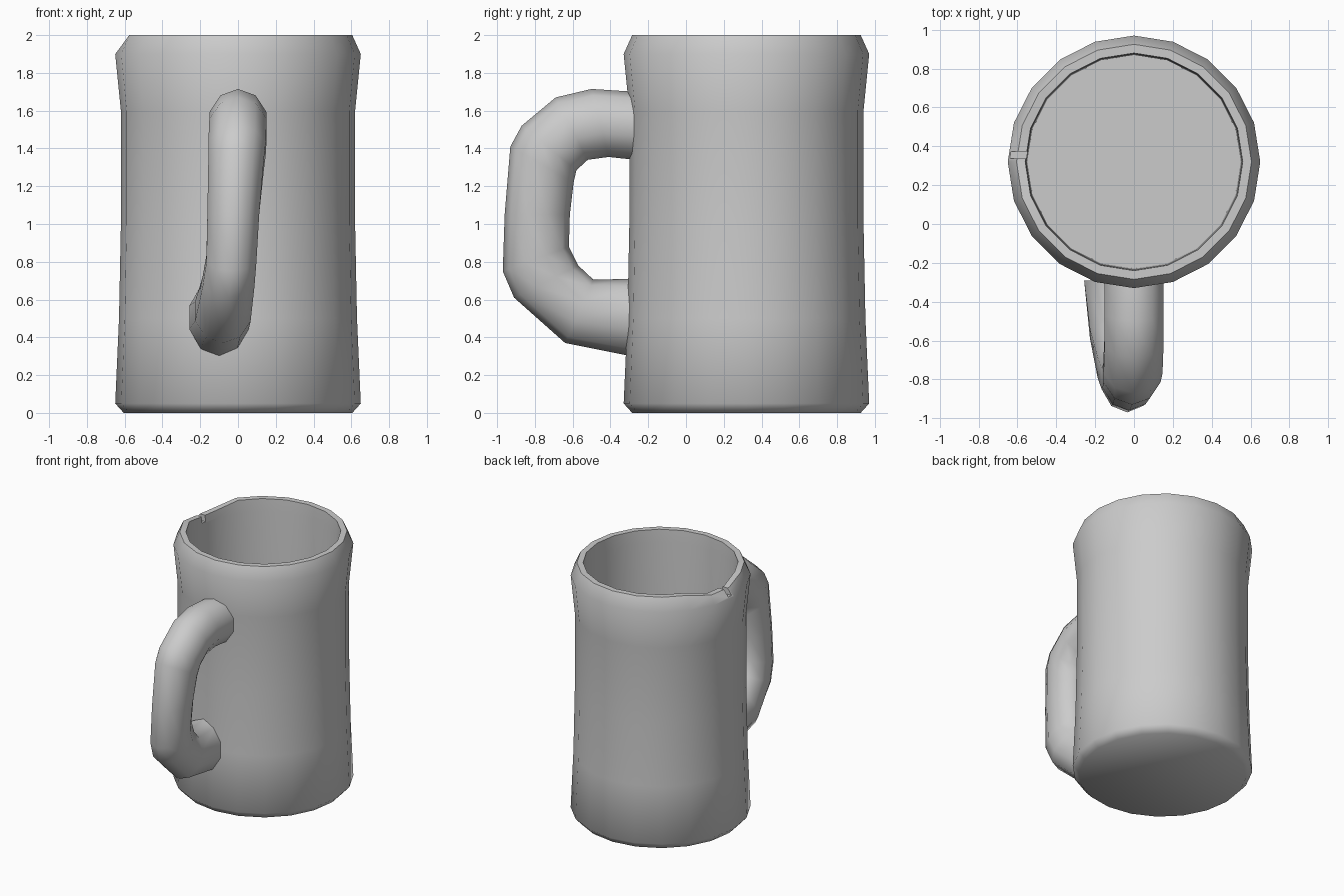
import bpy, bmesh
from math import sin, cos, pi, radians, hypot
from mathutils import Vector

if "Cube" in bpy.data.objects:
    bpy.data.objects.remove(bpy.data.objects["Cube"])


def loft(name, rings, cap=True):
    """Skin a list of closed rings and cap both ends."""
    bm = bmesh.new()
    vs = [[bm.verts.new(p) for p in r] for r in rings]
    n = len(rings[0])
    for a, b in zip(vs, vs[1:]):
        for i in range(n):
            j = (i + 1) % n
            bm.faces.new((a[i], a[j], b[j], b[i]))
    if cap:
        bm.faces.new(vs[0][::-1])
        bm.faces.new(vs[-1])
    bmesh.ops.recalc_face_normals(bm, faces=bm.faces)
    me = bpy.data.meshes.new(name)
    bm.to_mesh(me)
    bm.free()
    ob = bpy.data.objects.new(name, me)
    bpy.context.collection.objects.link(ob)
    return ob


def smooth(ob, angle):
    bpy.ops.object.select_all(action='DESELECT')
    ob.select_set(True)
    bpy.context.view_layer.objects.active = ob
    bpy.ops.object.shade_smooth_by_angle(angle=radians(angle))


# Mug body: outer wall, rim, inner wall and floor (radius, height)
CY, SIDES = 0.32, 20
profile = [(0.605, 0), (0.65, 0.05), (0.63, 0.5), (0.62, 1.0), (0.62, 1.6),
           (0.65, 1.9), (0.605, 2.0), (0.56, 2.0), (0.555, 1.9), (0.55, 0.1)]
rings = []
for r, z in profile:
    ring = []
    for i in range(SIDES):
        a = 2 * pi * i / SIDES
        dip = 0.04 if z == 2.0 and i in (9, 10) else 0  # worn patch of rim
        ring.append((r * cos(a), CY + r * sin(a), z - dip))
    rings.append(ring)
body = loft("mug_body", rings)

# Small chip cut through the left of the rim
bpy.ops.mesh.primitive_cube_add(size=1, location=(-0.61, 0.355, 1.97))
cutter = bpy.context.object
cutter.name = "rim_chip_cutter"
cutter.scale = (0.14, 0.035, 0.12)
cutter.hide_render = True
cut = body.modifiers.new("chip", 'BOOLEAN')
cut.operation = 'DIFFERENCE'
cut.solver = 'EXACT'
cut.object = cutter
bpy.context.view_layer.objects.active = body
bpy.ops.object.modifier_apply(modifier=cut.name)
bpy.data.objects.remove(cutter)
smooth(body, 50)

# Handle: outer (y, z), inner (y, z), sideways centre, half width
stations = [
    ((-0.27, 1.70), (-0.27, 1.34), 0.0, 0.155),
    ((-0.50, 1.715), (-0.41, 1.355), 0.0, 0.155),
    ((-0.69, 1.67), (-0.52, 1.34), 0.0, 0.155),
    ((-0.87, 1.52), (-0.58, 1.285), -0.005, 0.155),
    ((-0.93, 1.41), (-0.595, 1.22), -0.01, 0.15),
    ((-0.96, 1.05), (-0.615, 1.05), -0.025, 0.14),
    ((-0.97, 0.75), (-0.62, 0.88), -0.035, 0.135),
    ((-0.91, 0.61), (-0.57, 0.78), -0.05, 0.14),
    ((-0.64, 0.37), (-0.49, 0.705), -0.08, 0.15),
    ((-0.29, 0.30), (-0.29, 0.71), -0.10, 0.16),
]
N = 10
rings = []
for o, i, x, w in stations:
    out, inn = Vector((x, *o)), Vector((x, *i))
    mid, half = (out + inn) / 2, (out - inn) / 2
    rings.append([mid + half * cos(2 * pi * k / N)
                  + Vector((w * 1.03 * sin(2 * pi * k / N), 0, 0))
                  for k in range(N)])
handle = loft("mug_handle", rings)
smooth(handle, 50)
